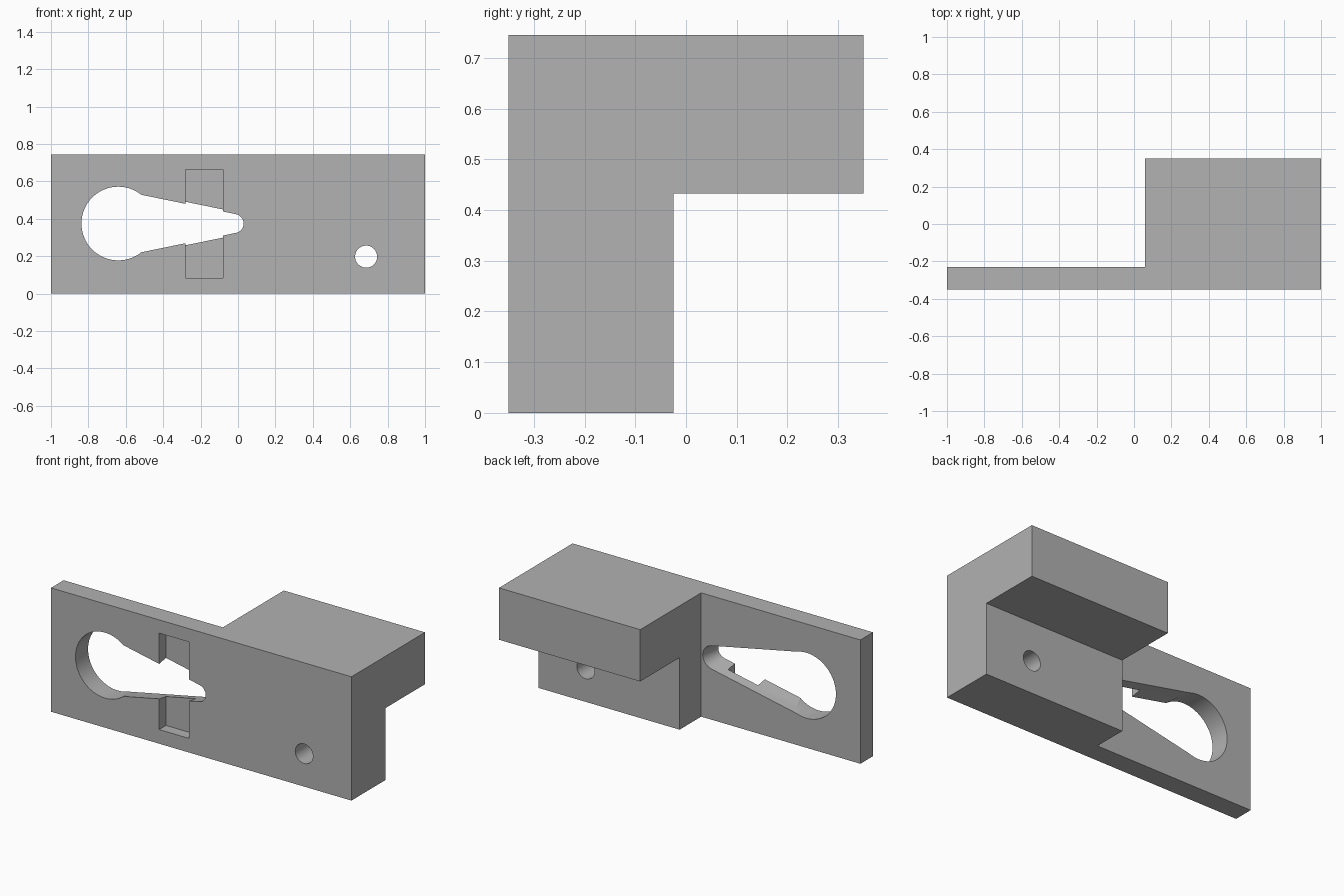
import bpy
import bmesh
import math

if "Cube" in bpy.data.objects:
    bpy.data.objects.remove(bpy.data.objects["Cube"], do_unlink=True)

grey = bpy.data.materials.new("plain_grey")
grey.use_nodes = True
GREY = (0.445, 0.445, 0.445, 1)
grey.diffuse_color = GREY
grey.node_tree.nodes["Principled BSDF"].inputs["Base Color"].default_value = GREY


def loft(name, lower, upper):
    """Solid between two matching point loops."""
    bm = bmesh.new()
    a = [bm.verts.new(p) for p in lower]
    b = [bm.verts.new(p) for p in upper]
    n = len(a)
    bm.faces.new(a)
    bm.faces.new(b)
    for i in range(n):
        j = (i + 1) % n
        bm.faces.new((a[i], a[j], b[j], b[i]))
    bmesh.ops.recalc_face_normals(bm, faces=bm.faces)
    mesh = bpy.data.meshes.new(name)
    bm.to_mesh(mesh)
    bm.free()
    mesh.materials.append(grey)
    obj = bpy.data.objects.new(name, mesh)
    bpy.context.collection.objects.link(obj)
    return obj


def prism_y(name, outline, y0, y1):
    return loft(name, [(x, y0, z) for x, z in outline], [(x, y1, z) for x, z in outline])


def rect(x0, x1, z0, z1):
    return [(x0, z0), (x1, z0), (x1, z1), (x0, z1)]


def circle(cx, cz, r, n):
    return [(cx + r * math.cos(math.tau * i / n), cz + r * math.sin(math.tau * i / n))
            for i in range(n)]


# Bracket body: thin plate with a deep block at its left end
FRONT, PLATE_BACK, TOP, MID = -0.35, -0.23, 0.745, 0.375
footprint = [(-1, FRONT), (1, FRONT), (1, 0.35), (0.06, 0.35),
             (0.06, PLATE_BACK), (-1, PLATE_BACK)]
body = loft("bracket_body", [(x, y, 0) for x, y in footprint],
            [(x, y, TOP) for x, y in footprint])


# Tapered keyhole slot, flaring towards the back
def slot_loop(y):
    r = 0.051 + 0.02 * (y - FRONT) / (PLATE_BACK - FRONT)
    slope, cx, wide = 0.205, -0.021, -0.62
    tilt = math.atan(slope)
    lim = math.pi / 2 - tilt
    arc = [(cx + r * math.cos(t), r * math.sin(t))
           for t in (lim * (1 - i / 8) for i in range(17))]
    half = arc[0][1] + slope * (arc[0][0] - wide)
    pts = [(wide, half)] + arc + [(wide, -half)]
    return [(x, y, MID + z) for x, z in pts]


cutters = [
    prism_y("under_notch", rect(0, 1.2, -0.1, 0.433), -0.025, 0.5),
    prism_y("keyhole_round", circle(-0.64, MID, 0.197, 64), -0.45, -0.1),
    loft("keyhole_slot", slot_loop(FRONT - 0.01), slot_loop(PLATE_BACK + 0.01)),
    prism_y("front_recess", rect(-0.28, -0.08, 0.085, 0.665), -0.45, -0.285),
    prism_y("screw_hole", circle(0.685, 0.198, 0.059, 40), -0.45, 0.1),
]
for cutter in cutters:
    cutter.hide_render = True
    mod = body.modifiers.new(cutter.name, "BOOLEAN")
    mod.operation = "DIFFERENCE"
    mod.solver = "EXACT"
    mod.object = cutter

# Bake the cuts and drop the cutters
bpy.context.view_layer.objects.active = body
body.select_set(True)
for mod in list(body.modifiers):
    bpy.ops.object.modifier_apply(modifier=mod.name)
for cutter in cutters:
    bpy.data.objects.remove(cutter, do_unlink=True)

bpy.ops.object.shade_smooth_by_angle(angle=math.radians(20))
